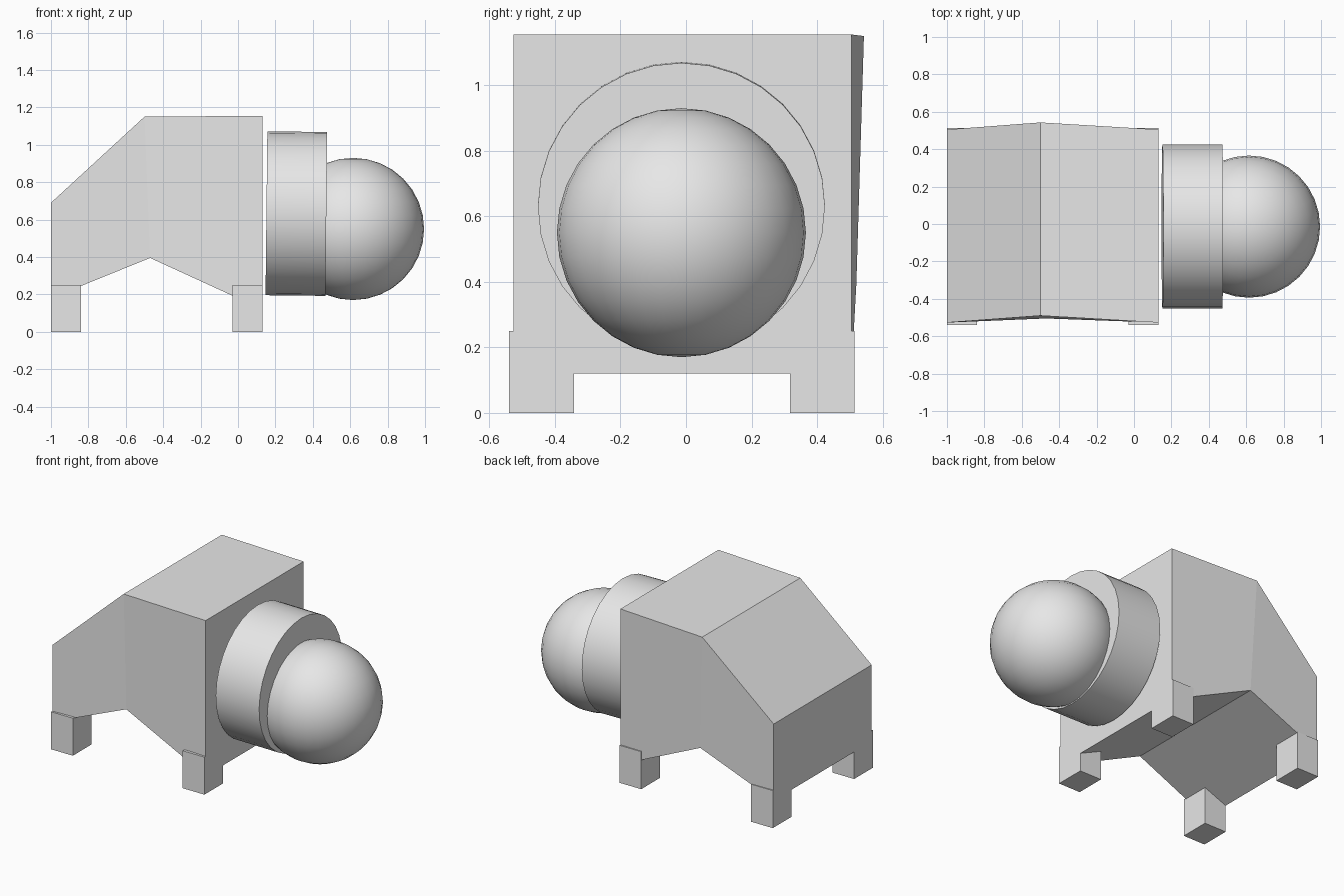
import bpy
import bmesh
import math

cube = bpy.data.objects.get("Cube")
if cube:
    bpy.data.objects.remove(cube, do_unlink=True)

grey = bpy.data.materials.new("plain grey")
grey.use_nodes = True
grey.diffuse_color = (0.8, 0.8, 0.8, 1)
grey.node_tree.nodes["Principled BSDF"].inputs["Base Color"].default_value = grey.diffuse_color


def finish(obj, name, smooth=False):
    obj.name = name
    obj.data.name = name
    obj.data.materials.append(grey)
    if smooth:
        bpy.ops.object.shade_smooth_by_angle(angle=math.radians(35))
    return obj


# Body: three cross-sections skinned together, bulging slightly at the ridge
# x bottom, z bottom, y front/back at bottom, x top, z top, y front/back at top
sections = [
    ((-1.0, 0.18, -0.527, 0.505), (-1.0, 0.69, -0.527, 0.505)),
    ((-0.47, 0.395, -0.505, 0.52), (-0.5, 1.15, -0.49, 0.543)),
    ((0.13, 0.12, -0.527, 0.505), (0.13, 1.155, -0.527, 0.505)),
]
bm = bmesh.new()
rings = []
for (xb, zb, fb, bb), (xt, zt, ft, bt) in sections:
    corners = [(xb, fb, zb), (xb, bb, zb), (xt, bt, zt), (xt, ft, zt)]
    rings.append([bm.verts.new(c) for c in corners])
for a, b in zip(rings, rings[1:]):
    for i in range(4):
        j = (i + 1) % 4
        bm.faces.new((a[i], a[j], b[j], b[i]))
bm.faces.new(rings[0])
bm.faces.new(rings[-1])
bmesh.ops.recalc_face_normals(bm, faces=bm.faces)
mesh = bpy.data.meshes.new("body")
bm.to_mesh(mesh)
bm.free()
body = bpy.data.objects.new("body", mesh)
bpy.context.collection.objects.link(body)
finish(body, "body")

# Four block legs
leg_size = (0.16, 0.197, 0.25)
for end, x in (("rear", -0.92), ("head_end", 0.05)):
    for side, y in (("front", -0.441), ("back", 0.416)):
        bpy.ops.mesh.primitive_cube_add(size=1, location=(x, y, leg_size[2] / 2))
        leg = bpy.context.object
        leg.scale = leg_size
        finish(leg, f"{end}_{side}_leg")

# Neck collar: a short drum tipped very slightly forward
bpy.ops.mesh.primitive_cylinder_add(
    vertices=32, radius=0.438, depth=0.32, location=(0.312, -0.014, 0.632),
    rotation=(0, math.pi / 2 + 0.011, 0))
finish(bpy.context.object, "neck_collar", smooth=True)

# Round head
bpy.ops.mesh.primitive_uv_sphere_add(
    segments=32, ring_count=16, radius=0.38, location=(0.615, -0.014, 0.55))
finish(bpy.context.object, "head", smooth=True)
